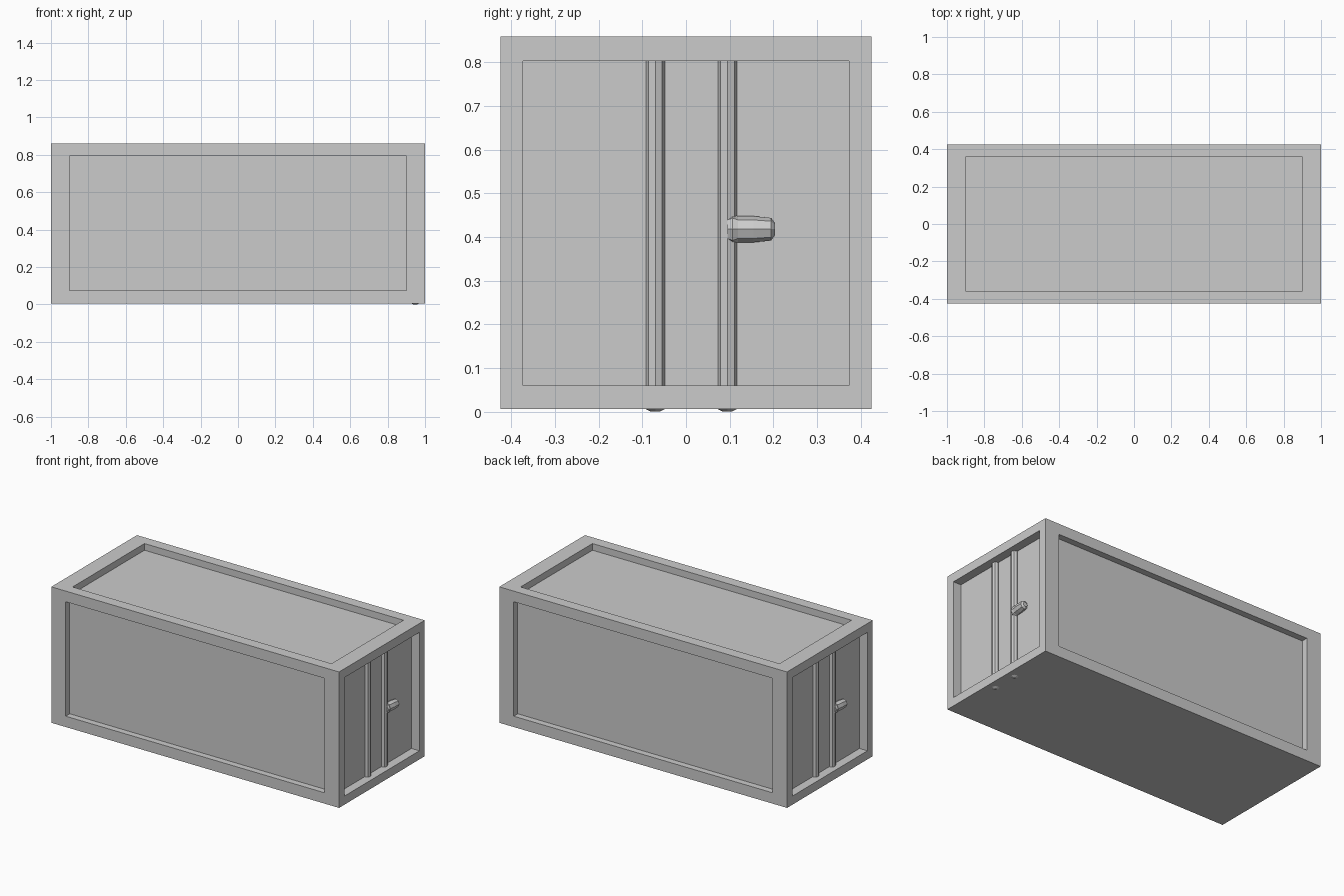
import bpy, bmesh
from math import pi, cos, sin
from mathutils import Vector

if "Cube" in bpy.data.objects:
    bpy.data.objects.remove(bpy.data.objects["Cube"])


def finish(name, bm):
    bmesh.ops.recalc_face_normals(bm, faces=bm.faces)
    mesh = bpy.data.meshes.new(name)
    bm.to_mesh(mesh)
    bm.free()
    ob = bpy.data.objects.new(name, mesh)
    bpy.context.collection.objects.link(ob)
    return ob


def lathe(name, rings, axis, sides, loc, turn=0.0):
    """Tube along axis: rings are (distance, radius, outward shift in x)."""
    bm = bmesh.new()
    loops = []
    for d, r, shift in rings:
        loop = []
        for i in range(sides):
            a = 2 * pi * i / sides
            u, v = r * cos(a), r * sin(a)
            p = (u + shift, v, d) if axis == 'z' else (u + shift, d, v)
            loop.append(bm.verts.new(Vector(loc) + Vector(p)))
        loops.append(loop)
    for a, b in zip(loops, loops[1:]):
        for i in range(sides):
            j = (i + 1) % sides
            bm.faces.new((a[i], a[j], b[j], b[i]))
    bm.faces.new(loops[0])
    bm.faces.new(loops[-1])
    ob = finish(name, bm)
    ob.rotation_euler.z = turn
    return ob


# Container body: box with a recessed panel on every face but the floor
LO, HI = (-1.0, -0.425, 0.006), (1.0, 0.425, 0.86)
PANELS = {  # axis: (panel low, panel high, recess depth)
    0: ((0, -0.373, 0.06), (0, 0.373, 0.804), 0.055),
    1: ((-0.9, 0, 0.074), (0.9, 0, 0.793), 0.04),
    2: ((-0.9, -0.357, 0), (0.9, 0.357, 0), 0.042),
}
bm = bmesh.new()
bmesh.ops.create_cube(bm, size=2)
for v in bm.verts:
    v.co = [HI[k] if v.co[k] > 0 else LO[k] for k in range(3)]
bm.normal_update()
for face in [f for f in bm.faces if f.normal.z > -0.5]:
    n = face.normal.copy()
    axis = max(range(3), key=lambda k: abs(n[k]))
    low, high, depth = PANELS[axis]
    mid = face.calc_center_median()
    bmesh.ops.inset_individual(bm, faces=[face], thickness=0.05)
    for v in face.verts:
        for k in range(3):
            if k != axis:
                v.co[k] = high[k] if v.co[k] > mid[k] else low[k]
    new = bmesh.ops.extrude_discrete_faces(bm, faces=[face])['faces'][0]
    bmesh.ops.translate(bm, verts=new.verts, vec=-n * depth)
finish("container_body", bm)

# Locking bars and handle, repeated half a turn around on the other end
for end, turn in (("right", 0.0), ("left", pi)):
    foot = 0.0 if end == "right" else 0.02
    for n, y in (("plain", -0.07), ("handle", 0.095)):
        lathe(f"{end}_{n}_bar",
              [(foot, 0.01, 0), (foot + 0.006, 0.022, 0), (0.83, 0.022, 0)],
              'z', 8, (0.948, y, 0), turn)
    lathe(f"{end}_bar_handle",
          [(0, 0.03, 0), (0.012, 0.036, 0), (0.024, 0.03, 0.003),
           (0.06, 0.03, 0.008), (0.1, 0.026, 0.012), (0.109, 0.014, 0.014)],
          'y', 8, (0.948, 0.095, 0.418), turn)
